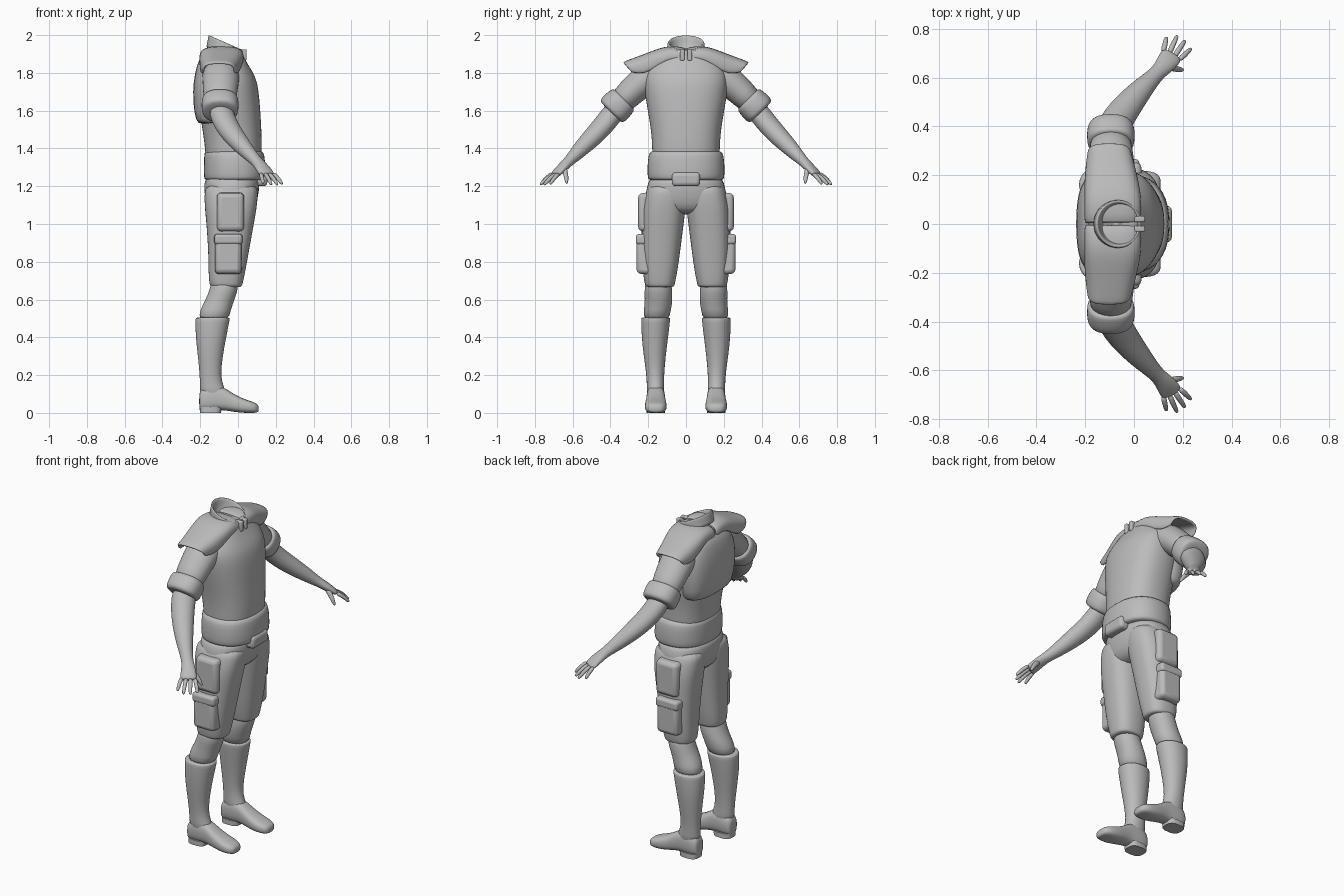
import bpy, bmesh, math
from mathutils import Vector

grey = bpy.data.materials.new("matte_grey")
grey.diffuse_color = (0.5, 0.5, 0.5, 1)
N = 20


def finish(name, bm, subsurf=1, solid=0.0, bevel=0.0):
    bmesh.ops.recalc_face_normals(bm, faces=bm.faces)
    for f in bm.faces:
        f.smooth = True
    me = bpy.data.meshes.new(name)
    bm.to_mesh(me)
    bm.free()
    me.materials.append(grey)
    ob = bpy.data.objects.new(name, me)
    bpy.context.collection.objects.link(ob)
    if solid:
        m = ob.modifiers.new("thickness", 'SOLIDIFY')
        m.thickness = solid
        m.offset = -1
    if bevel:
        m = ob.modifiers.new("round", 'BEVEL')
        m.width = bevel
        m.segments = 3
    if subsurf:
        ob.modifiers.new("smooth", 'SUBSURF').levels = subsurf
        ob.modifiers["smooth"].render_levels = subsurf
    bpy.ops.object.select_all(action='DESELECT')
    ob.select_set(True)
    bpy.context.view_layer.objects.active = ob
    if not subsurf:
        bpy.ops.object.shade_smooth_by_angle(angle=math.radians(40))
    return ob


def loft(name, rings, cyclic=True, caps=True, **kw):
    bm = bmesh.new()
    vs = [[bm.verts.new(p) for p in r] for r in rings]
    n = len(vs[0])
    for a, b in zip(vs, vs[1:]):
        for i in range(n if cyclic else n - 1):
            j = (i + 1) % n
            bm.faces.new((a[i], a[j], b[j], b[i]))
    if caps:
        bm.faces.new(vs[0])
        bm.faces.new(vs[-1])
    return finish(name, bm, **kw)


def oval(e):
    """Unit superellipse; a larger e is squarer."""
    out = []
    for i in range(N):
        t = 2 * math.pi * i / N
        c, s = math.cos(t), math.sin(t)
        out.append((math.copysign(abs(c) ** (2 / e), c), math.copysign(abs(s) ** (2 / e), s)))
    return out


def level(rows, s=1, e=2.3):
    """Horizontal rings from (z, x0, x1, y0, y1)."""
    return [[Vector(((x0 + x1) / 2 + (x1 - x0) / 2 * c, s * ((y0 + y1) / 2 + (y1 - y0) / 2 * d), z))
             for c, d in oval(e)] for z, x0, x1, y0, y1 in rows]


def tube(rows, s, ref, e=2):
    """Rings along a path of (x, y, z, width radius, depth radius)."""
    pts = [Vector(r[:3]) for r in rows]
    rings = []
    for i, r in enumerate(rows):
        t = (pts[min(i + 1, len(pts) - 1)] - pts[max(i - 1, 0)]).normalized()
        u = Vector(ref)
        u = (u - t * u.dot(t)).normalized()
        v = t.cross(u)
        ring = [pts[i] + u * c * r[3] + v * d * r[4] for c, d in oval(e)]
        rings.append([Vector((p.x, s * p.y, p.z)) for p in ring])
    return rings


def box(name, lo, hi, s=1, bevel=0.015, taper=1.0):
    bm = bmesh.new()
    bmesh.ops.create_cube(bm, size=1)
    for v in bm.verts:
        k = taper if v.co.y > 0 else 1
        p = [(a + b) / 2 + (b - a) * c for a, b, c in zip(lo, hi, (v.co.x * k, v.co.y, v.co.z * k))]
        v.co = (p[0], s * p[1], p[2])
    return finish(name, bm, subsurf=0, bevel=bevel)


# Shirt, back panel and belt
def sym(rows):
    return [(z, a, b, -w, w) for z, a, b, w in rows]


loft("shirt", level(sym([
    (1.28, -.17, .12, .18), (1.4, -.175, .128, .18), (1.5, -.19, .126, .187),
    (1.6, -.205, .12, .205), (1.7, -.212, .112, .222), (1.78, -.21, .097, .228),
    (1.85, -.2, .05, .2), (1.9, -.185, .025, .14), (1.93, -.16, .005, .09)]), e=2.4), subsurf=2)
loft("back_panel", level(sym([
    (1.53, -.2, -.06, .17), (1.54, -.225, -.05, .19), (1.65, -.24, -.05, .205),
    (1.75, -.238, -.05, .21), (1.84, -.22, -.05, .19), (1.9, -.195, -.06, .12)]), e=2.6))
loft("belt", level(sym([
    (1.23, -.165, .13, .185), (1.235, -.18, .145, .203), (1.26, -.183, .15, .207),
    (1.34, -.182, .145, .206), (1.38, -.18, .138, .196), (1.39, -.17, .125, .18)]), e=2.3))
box("belt_buckle", (.09, -.075, 1.2), (.155, .075, 1.275), bevel=.02)

# Hips
loft("trouser_hips", level(sym([
    (1.26, -.17, .11, .19), (1.22, -.182, .118, .203), (1.14, -.178, .108, .222),
    (1.08, -.165, .09, .19), (1.05, -.12, .05, .1)]), e=2.4))

# Open tilted collar with a bowl inside
cx = -.064
collar = []
for z, rx, ry, k in [(1.88, .115, .112, .42), (1.91, .1, .1, .42), (1.95, .096, .1, .44),
                     (1.96, .092, .098, .44), (1.961, .084, .088, .44), (1.94, .08, .084, .44),
                     (1.91, .075, .075, .3), (1.895, .04, .04, .2)]:
    collar.append([Vector((cx + rx * c, ry * d, z - k * rx * c)) for c, d in oval(2)])
loft("collar", collar)

for s, side in ((1, "left"), (-1, "right")):
    # Draped shoulder cape, open at its outer end
    arches = []
    for y, x0, x1, top, low in [(0, -.205, .03, 1.935, 1.865), (.08, -.205, .032, 1.945, 1.875),
                                (.14, -.205, .03, 1.932, 1.862), (.2, -.205, .022, 1.908, 1.83),
                                (.27, -.2, .005, 1.882, 1.79), (.325, -.192, -.01, 1.862, 1.8),
                                (.333, -.19, -.014, 1.855, 1.8)]:
        row = []
        for i in range(15):
            a = math.pi * i / 14
            c, d = math.cos(a), math.sin(a) ** .6
            yy = y - (1 - d) * .045 * min(1, y / .2)
            row.append(Vector(((x0 + x1) / 2 + (x1 - x0) / 2 * math.copysign(abs(c) ** .7, c),
                               s * yy, low + (top - low) * d)))
        arches.append(row)
    if s < 0:
        arches.reverse()
    loft(side + "_shoulder_cape", arches, cyclic=False, caps=False, solid=.014)

    box(side + "_collar_tab", (.0, .008, 1.865), (.045, .032, 1.925), s, bevel=.006)

    # Sleeve and rolled cuff
    loft(side + "_sleeve", tube([
        (-.09, .12, 1.81, .095, .08), (-.09, .18, 1.79, .1, .088), (-.092, .24, 1.745, .097, .082),
        (-.095, .3, 1.69, .09, .074), (-.095, .36, 1.63, .085, .07)], s, (1, 0, 0)))
    loft(side + "_rolled_cuff", tube([
        (-.095, .327, 1.663, .08, .068), (-.095, .33, 1.66, .094, .08), (-.095, .345, 1.645, .099, .086),
        (-.095, .375, 1.615, .099, .09), (-.095, .396, 1.594, .095, .086),
        (-.095, .399, 1.591, .07, .06)], s, (1, 0, 0), e=2.4))

    # Forearm and palm
    wide = (.89, -.45, 0)
    loft(side + "_forearm", tube([
        (-.095, .36, 1.625, .068, .056), (-.08, .41, 1.555, .068, .056), (-.035, .475, 1.48, .062, .054),
        (.02, .54, 1.415, .05, .046), (.07, .593, 1.36, .037, .035), (.1, .623, 1.33, .032, .027),
        (.125, .65, 1.303, .04, .025), (.148, .682, 1.272, .046, .02),
        (.158, .698, 1.258, .042, .015)], s, wide), subsurf=2)

    # Fingers and thumb
    for k, (tx, ty, tz) in enumerate([(.133, .765, 1.215), (.177, .772, 1.208),
                                      (.209, .752, 1.207), (.234, .719, 1.211)]):
        o = (k - 1.5) * .024
        x, y, z = .152 + .89 * o, .688 - .45 * o, 1.268
        mx, my, mz = (x + tx) / 2, (y + ty) / 2, (z + tz) / 2 + .008
        loft(f"{side}_finger_{k + 1}", tube([
            (x, y, z, .012, .012), (mx, my, mz, .011, .011),
            (tx * .9 + mx * .1, ty * .9 + my * .1, tz * .9 + mz * .1, .009, .009),
            (tx, ty, tz, .004, .004)], s, wide))
    loft(side + "_thumb", tube([
        (.135, .645, 1.3, .015, .017), (.17, .637, 1.265, .013, .014),
        (.193, .632, 1.232, .011, .011), (.203, .631, 1.212, .004, .004)], s, (0, 1, 0)))

    # Trouser leg with two thigh pouches
    loft(side + "_trouser_leg", level([
        (1.22, -.17, .1, .01, .195), (1.16, -.18, .108, .0, .218), (1.08, -.177, .1, .0, .235),
        (1.0, -.168, .085, .012, .236), (.85, -.158, .058, .03, .236), (.74, -.157, .038, .046, .228),
        (.685, -.153, .026, .058, .22), (.668, -.146, .02, .062, .214), (.664, -.12, 0, .085, .19)],
        s, 2.5), subsurf=2)
    box(side + "_upper_pouch", (-.115, .17, .955), (.035, .253, 1.17), s, .022, .92)
    box(side + "_lower_pouch", (-.125, .17, .73), (.022, .262, .945), s, .022, .92)
    box(side + "_pouch_flap", (-.128, .18, .89), (.026, .266, .948), s, .015, .94)

    # Knee, boot shaft, foot and heel
    loft(side + "_knee", level([
        (.72, -.14, .0, .08, .21), (.66, -.147, .004, .073, .222), (.6, -.172, -.018, .07, .218),
        (.55, -.2, -.036, .078, .223), (.48, -.215, -.05, .09, .228)], s, 2.1))
    loft(side + "_boot_shaft", level([
        (.505, -.21, -.055, .095, .225), (.504, -.226, -.042, .083, .238), (.49, -.227, -.043, .083, .238),
        (.4, -.225, -.062, .094, .236), (.3, -.213, -.08, .107, .224), (.2, -.203, -.092, .116, .21),
        (.14, -.202, -.078, .115, .207), (.07, -.202, -.04, .112, .21)], s, 2.1))
    foot = [(-.206, .02, .1, .03), (-.198, .012, .13, .044), (-.14, .01, .15, .05),
            (-.085, .016, .145, .048), (-.04, .008, .11, .052), (.02, -.002, .078, .059),
            (.07, -.002, .062, .058), (.1, .0, .05, .044), (.11, .008, .036, .026)]
    loft(side + "_foot", [[Vector((x, s * (.16 + w * c), max(0, (a + b) / 2 + (b - a) / 2 * d)))
                           for c, d in oval(2.7)] for x, a, b, w in foot])
    loft(side + "_boot_heel", level([
        (0, -.202, -.09, .112, .208), (.03, -.203, -.085, .112, .208)], s, 3), subsurf=0)
